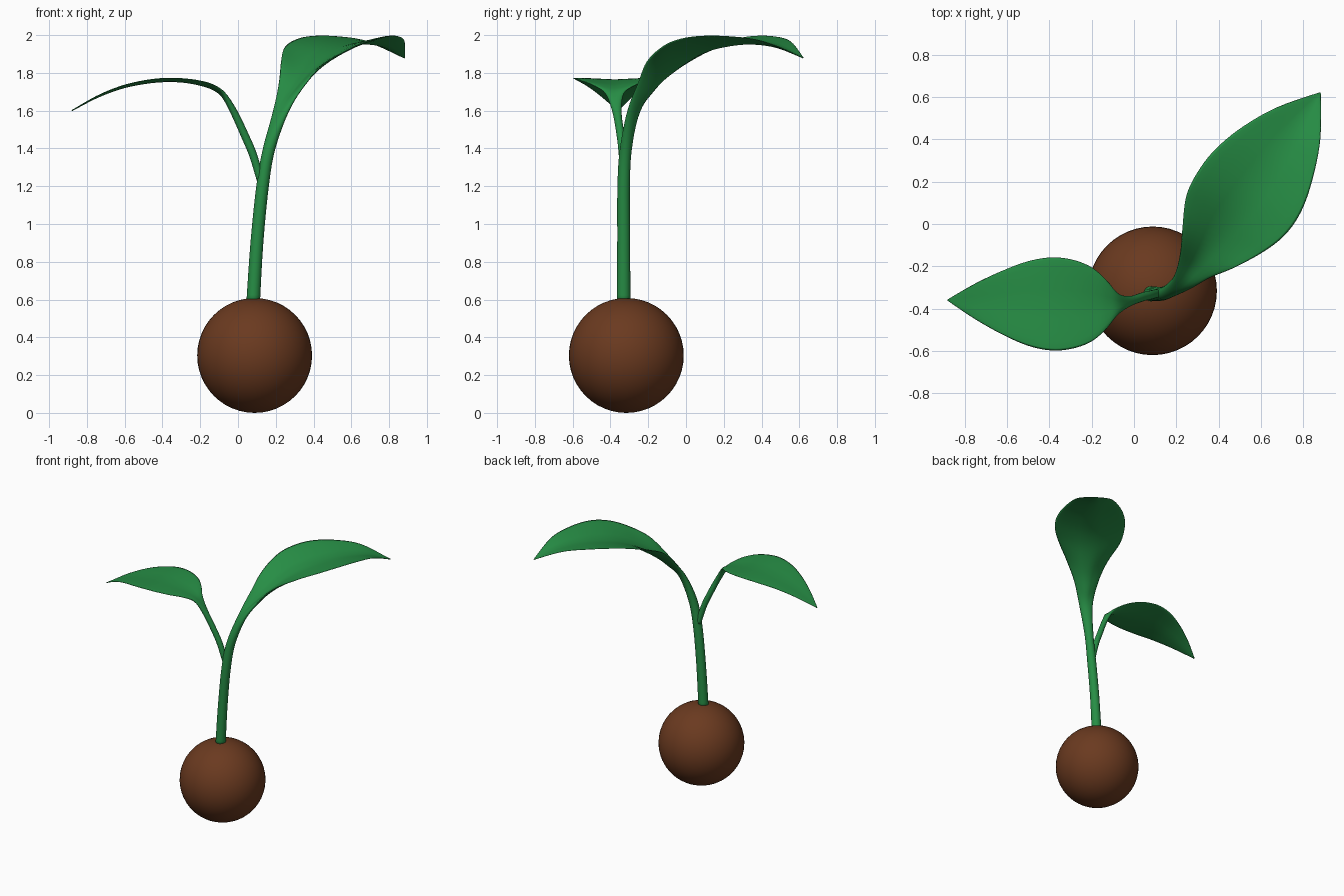
import bpy, bmesh, math
from mathutils import Vector

if "Cube" in bpy.data.objects:
    bpy.data.objects.remove(bpy.data.objects["Cube"])


def material(name, color):
    m = bpy.data.materials.new(name)
    m.diffuse_color = (*color, 1)
    m.use_nodes = True
    m.node_tree.nodes["Principled BSDF"].inputs["Base Color"].default_value = m.diffuse_color
    return m


green = material("leaf_green", (0.02, 0.27, 0.06))
brown = material("seed_brown", (0.145, 0.042, 0.014))


def spline(rows, steps=5):
    """Catmull-Rom through rows of numbers."""
    out = []
    for i in range(len(rows) - 1):
        a, b, c, d = rows[max(i - 1, 0)], rows[i], rows[i + 1], rows[min(i + 2, len(rows) - 1)]
        for k in range(steps):
            t = k / steps
            out.append([0.5 * (2 * q + (r - p) * t + (2 * p - 5 * q + 4 * r - s) * t * t
                               + (3 * q - p - 3 * r + s) * t ** 3)
                        for p, q, r, s in zip(a, b, c, d)])
    out.append(list(rows[-1]))
    return out


def sprout(name, rows, side, n=20):
    """Loft: each row is x, y, z, half width, half thickness, edge lift."""
    side = Vector(side).normalized()
    rows = spline(rows)
    bm = bmesh.new()
    rings = []
    for i, (x, y, z, w, t, lift) in enumerate(rows):
        tangent = Vector(rows[min(i + 1, len(rows) - 1)][:3]) - Vector(rows[max(i - 1, 0)][:3])
        normal = tangent.cross(side).normalized()
        ring = []
        for k in range(n):
            a = math.tau * k / n
            u = math.cos(a)
            p = Vector((x, y, z)) + side * w * u + normal * t * math.sin(a)
            p.z += lift * abs(u) ** 1.15
            ring.append(bm.verts.new(p))
        rings.append(ring)
    for r, s in zip(rings, rings[1:]):
        for k in range(n):
            j = (k + 1) % n
            bm.faces.new((r[k], r[j], s[j], s[k]))
    bm.faces.new(rings[0])
    bm.faces.new(rings[-1])
    bmesh.ops.recalc_face_normals(bm, faces=bm.faces)
    for f in bm.faces:
        f.smooth = True
    me = bpy.data.meshes.new(name)
    bm.to_mesh(me)
    bm.free()
    me.materials.append(green)
    ob = bpy.data.objects.new(name, me)
    bpy.context.collection.objects.link(ob)
    return ob


# round seed at the base
bpy.ops.mesh.primitive_uv_sphere_add(segments=48, ring_count=24, radius=0.304,
                                     location=(0.088, -0.316, 0.304))
seed = bpy.context.object
seed.name = "seed"
seed.data.materials.append(brown)
bpy.ops.object.shade_smooth()

# main stem flowing into the large leaf
sprout("stem_and_large_leaf", [
    (0.08, -0.33, 0.58, 0.036, 0.036, 0),
    (0.10, -0.33, 0.90, 0.034, 0.034, 0),
    (0.13, -0.33, 1.20, 0.033, 0.033, 0),
    (0.165, -0.318, 1.40, 0.033, 0.031, 0),
    (0.23, -0.275, 1.59, 0.05, 0.022, 0.015),
    (0.29, -0.20, 1.69, 0.09, 0.015, 0.06),
    (0.35, -0.12, 1.77, 0.15, 0.010, 0.09),
    (0.43, 0.0, 1.86, 0.225, 0.008, 0.075),
    (0.51, 0.10, 1.915, 0.255, 0.008, 0.06),
    (0.59, 0.21, 1.945, 0.25, 0.008, 0.05),
    (0.68, 0.34, 1.957, 0.205, 0.007, 0.037),
    (0.78, 0.48, 1.938, 0.125, 0.006, 0.03),
    (0.88, 0.62, 1.88, 0.004, 0.003, 0),
], (0.81, -0.58, 0))

# side stem flowing into the small leaf
sprout("side_stem_and_small_leaf", [
    (0.12, -0.325, 1.23, 0.020, 0.020, 0),
    (0.08, -0.335, 1.365, 0.021, 0.021, 0),
    (0.04, -0.345, 1.46, 0.021, 0.021, 0),
    (-0.02, -0.365, 1.59, 0.024, 0.019, 0),
    (-0.075, -0.378, 1.68, 0.05, 0.014, 0.012),
    (-0.13, -0.38, 1.718, 0.115, 0.010, 0.018),
    (-0.20, -0.38, 1.74, 0.175, 0.008, 0.018),
    (-0.29, -0.379, 1.755, 0.21, 0.007, 0.015),
    (-0.39, -0.378, 1.758, 0.22, 0.007, 0.014),
    (-0.50, -0.376, 1.747, 0.20, 0.007, 0.012),
    (-0.62, -0.372, 1.72, 0.152, 0.006, 0.010),
    (-0.75, -0.366, 1.67, 0.085, 0.005, 0.006),
    (-0.88, -0.36, 1.60, 0.004, 0.003, 0),
], (0, 1, 0))
